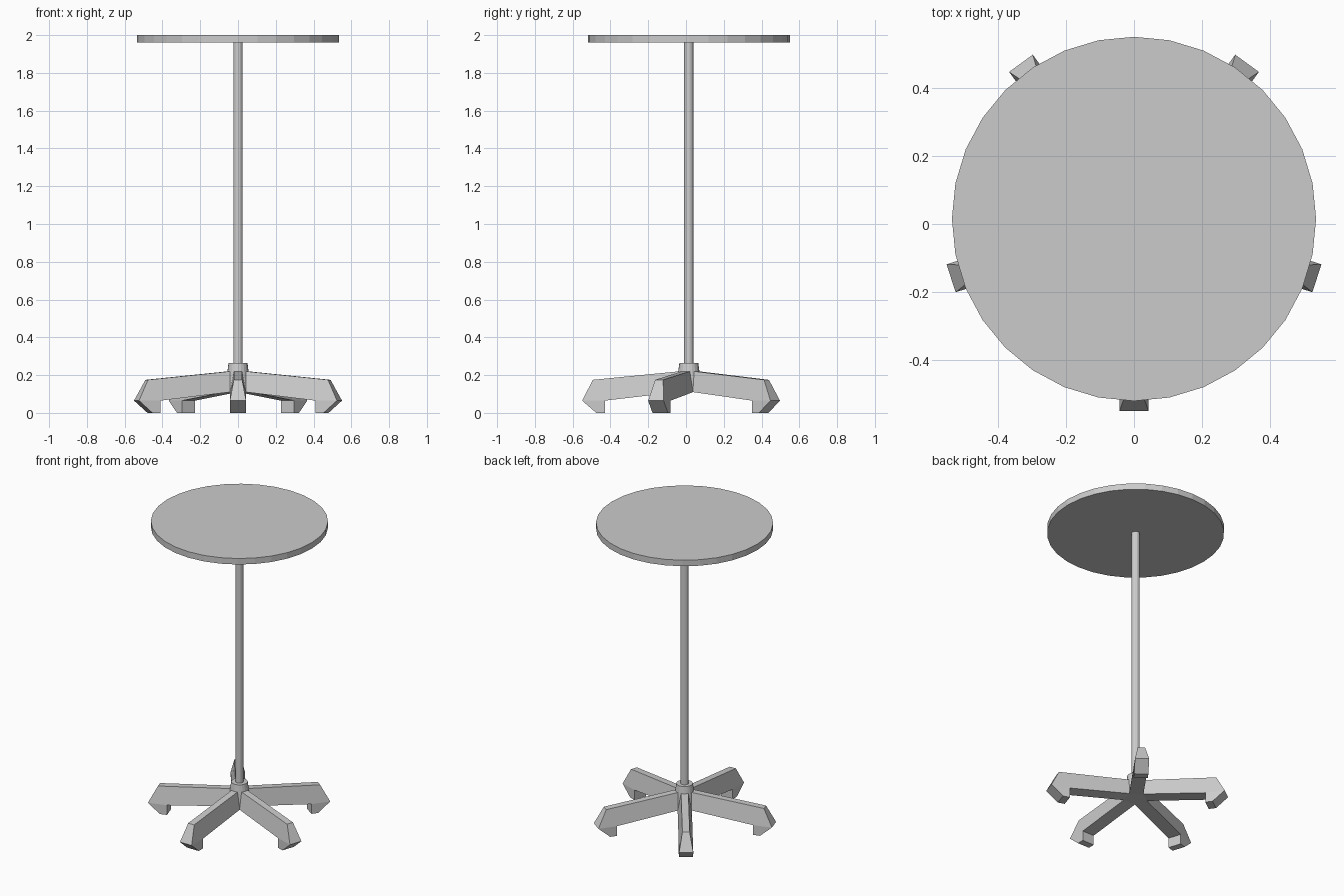
import bpy, bmesh, math
from mathutils import Matrix

if "Cube" in bpy.data.objects:
    bpy.data.objects.remove(bpy.data.objects["Cube"])

CY = 0.015  # axis offset of the whole stand in y


def make_object(name, bm):
    bmesh.ops.recalc_face_normals(bm, faces=bm.faces)
    mesh = bpy.data.meshes.new(name)
    bm.to_mesh(mesh)
    bm.free()
    obj = bpy.data.objects.new(name, mesh)
    bpy.context.collection.objects.link(obj)
    return obj


def cylinder(name, r_bottom, r_top, z0, z1, sides):
    bm = bmesh.new()
    bmesh.ops.create_cone(bm, cap_ends=True, segments=sides, radius1=r_bottom,
                          radius2=r_top, depth=z1 - z0,
                          matrix=Matrix.Translation((0, CY, (z0 + z1) / 2)))
    return make_object(name, bm)


# Round top, pole and tapered hub
cylinder("table_top", 0.535, 0.535, 1.96, 2.0, 32)
cylinder("pole", 0.025, 0.025, 0.2, 1.965, 16)
cylinder("hub", 0.071, 0.05, 0.11, 0.265, 20)

# Leg outline: radius, height, half width (narrow on top, wide below)
PROFILE = [
    (0.02, 0.223, 0.022), (0.508, 0.175, 0.022), (0.565, 0.065, 0.043),
    (0.49, 0.0, 0.043), (0.445, 0.0, 0.043), (0.445, 0.065, 0.043),
    (0.06, 0.11, 0.043), (0.02, 0.11, 0.043),
]


def make_leg(name, angle):
    bm = bmesh.new()
    left = [bm.verts.new((r, w, z)) for r, z, w in PROFILE]
    right = [bm.verts.new((r, -w, z)) for r, z, w in PROFILE]
    n = len(PROFILE)
    for i in range(n):
        j = (i + 1) % n
        bm.faces.new((left[i], left[j], right[j], right[i]))
    # Each side is split into the arm and the foot below it
    for side in (left, right):
        bm.faces.new([side[i] for i in (0, 1, 2, 5, 6, 7)])
        bm.faces.new([side[i] for i in (2, 3, 4, 5)])
    bm.transform(Matrix.Translation((0, CY, 0)) @ Matrix.Rotation(angle, 4, 'Z'))
    return make_object(name, bm)


# Five legs, the first pointing to the front
for k in range(5):
    make_leg(f"leg_{k + 1}", math.radians(-90 + 72 * k))
